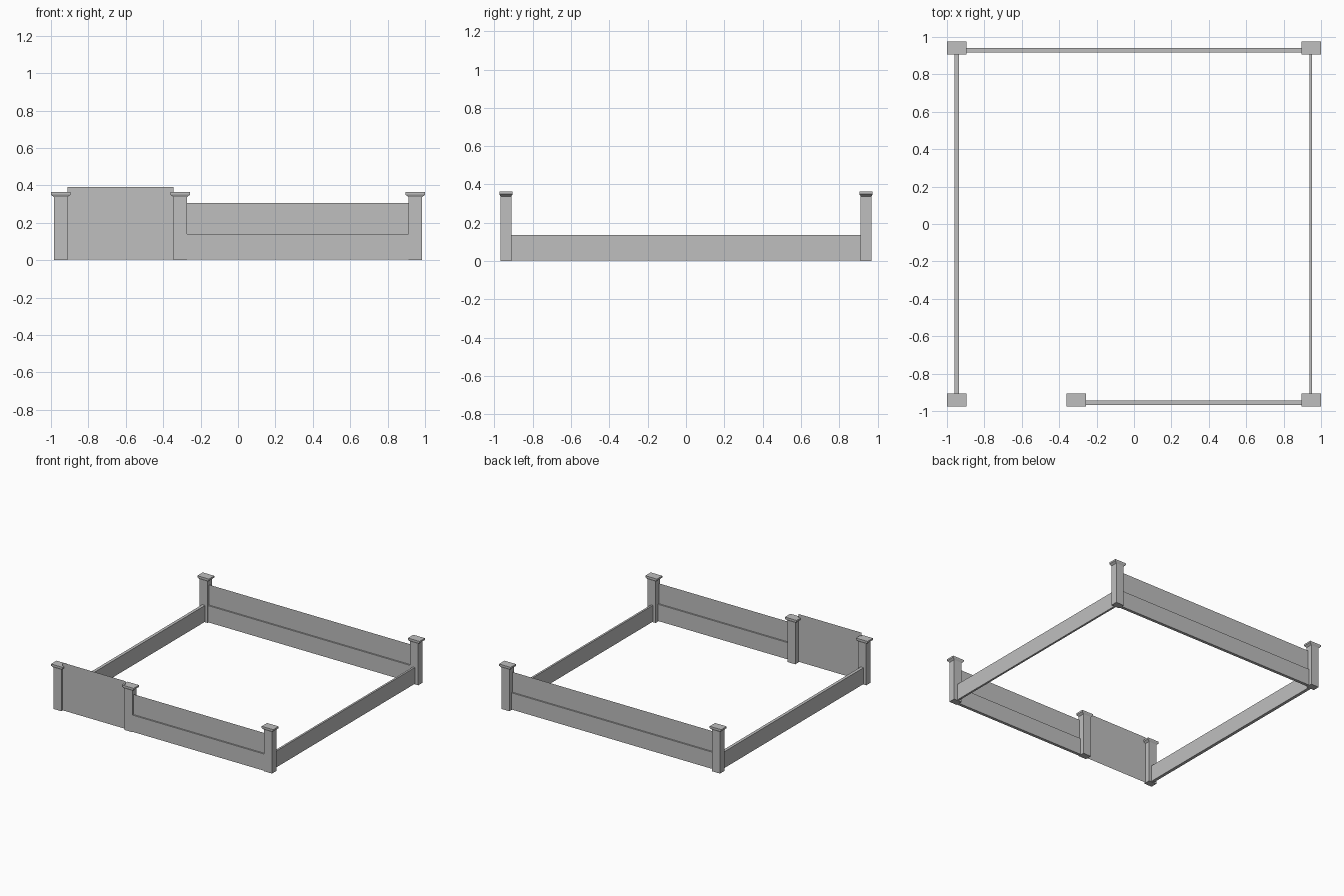
import bpy, bmesh

if "Cube" in bpy.data.objects:
    bpy.data.objects.remove(bpy.data.objects["Cube"])

grey = bpy.data.materials.new("light grey")
grey.diffuse_color = (0.52, 0.52, 0.52, 1)
grey.use_nodes = True
grey.node_tree.nodes["Principled BSDF"].inputs["Base Color"].default_value = grey.diffuse_color


def finish(name, bm):
    bmesh.ops.recalc_face_normals(bm, faces=bm.faces)
    mesh = bpy.data.meshes.new(name)
    bm.to_mesh(mesh)
    bm.free()
    mesh.materials.append(grey)
    obj = bpy.data.objects.new(name, mesh)
    bpy.context.collection.objects.link(obj)
    return obj


def stack(name, rings):
    """Closed solid through rectangular rings (x0, x1, y0, y1, z)."""
    bm = bmesh.new()
    loops = []
    for x0, x1, y0, y1, z in rings:
        loops.append([bm.verts.new((x, y, z)) for x, y in
                      ((x0, y0), (x1, y0), (x1, y1), (x0, y1))])
    for a, b in zip(loops, loops[1:]):
        for i in range(4):
            j = (i + 1) % 4
            bm.faces.new((a[i], a[j], b[j], b[i]))
    bm.faces.new(loops[0][::-1])
    bm.faces.new(loops[-1])
    return finish(name, bm)


def board(name, x0, x1, y0, y1, z0, z1):
    return stack(name, [(x0, x1, y0, y1, z0), (x0, x1, y0, y1, z1)])


def sheet(name, x0, x1, y, z0, z1):
    """Single thin upright sheet facing front and back."""
    bm = bmesh.new()
    bm.faces.new([bm.verts.new(p) for p in
                  ((x0, y, z0), (x1, y, z0), (x1, y, z1), (x0, y, z1))])
    return finish(name, bm)


# Posts with flared caps
def post(name, cx, cy):
    def ring(hx, hy, z):
        return (cx - hx, cx + hx, cy - hy, cy + hy, z)
    stack(name, [ring(0.036, 0.028, 0), ring(0.036, 0.028, 0.337)])
    stack(name + "_cap", [ring(0.036, 0.028, 0.337), ring(0.052, 0.035, 0.350),
                          ring(0.052, 0.035, 0.364)])


PX, PY = 0.948, 0.94
for sx, xn in ((-1, "left"), (1, "right")):
    for sy, yn in ((-1, "front"), (1, "back")):
        post(f"{yn}_{xn}_post", sx * PX, sy * PY)
post("gate_post", -0.309, -PY)

# Low side boards
board("left_side_board", -0.96, -0.935, -0.912, 0.912, 0.004, 0.137)
board("right_side_board", 0.937, 0.953, -0.912, 0.912, 0.004, 0.137)

# Front fence: thick lower board with thin upper panel
board("front_lower_board", -0.273, 0.912, -0.968, -0.944, 0.004, 0.14)
sheet("front_upper_panel", -0.273, 0.912, -0.956, 0.14, 0.305)

# Back fence
board("back_lower_board", -0.912, 0.912, 0.917, 0.941, 0.004, 0.14)
sheet("back_upper_panel", -0.912, 0.912, 0.929, 0.14, 0.305)

# Tall gate panel
sheet("gate_panel", -0.912, -0.345, -0.956, 0.004, 0.392)
